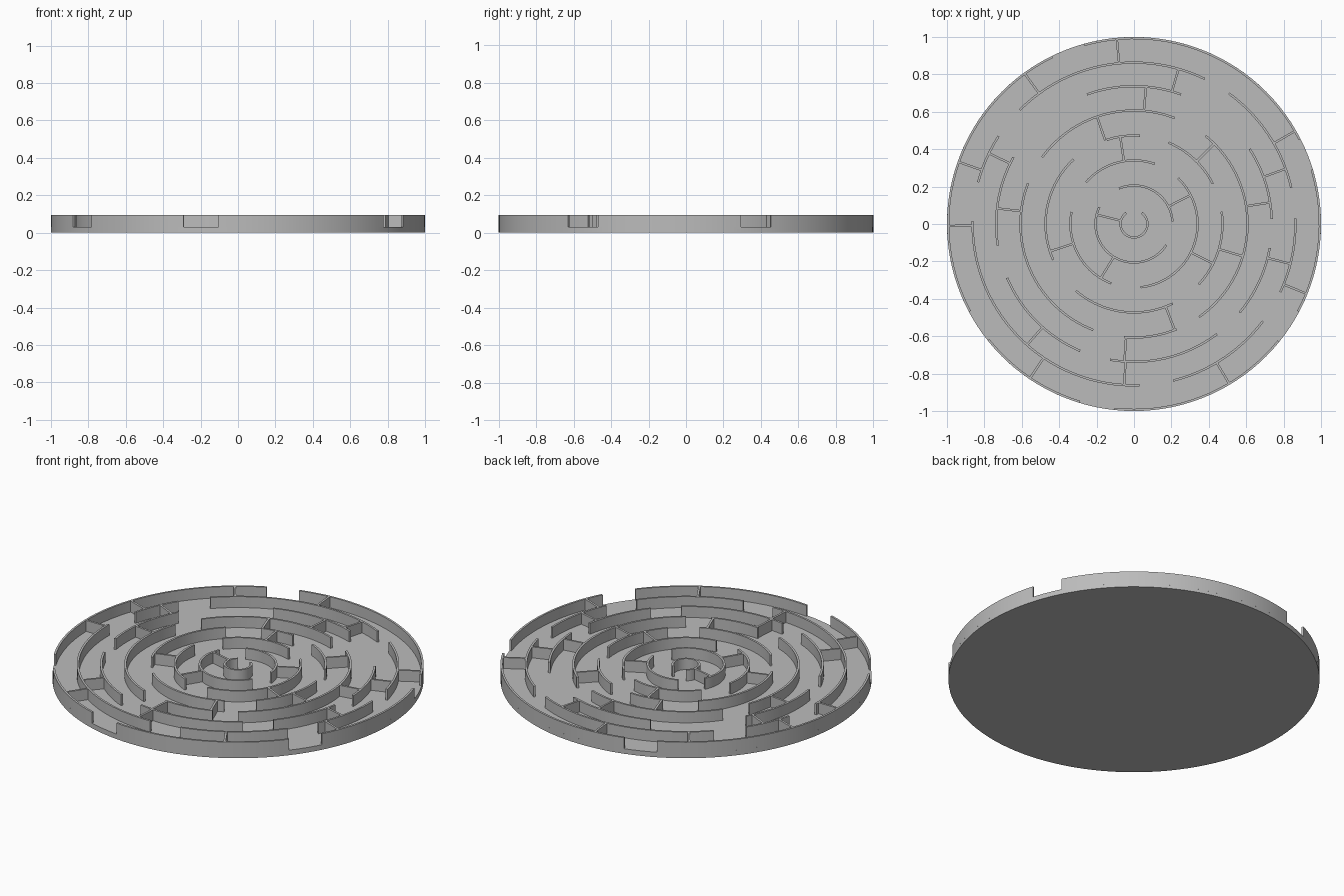
import bpy, bmesh
from math import cos, sin, radians, ceil

cube = bpy.data.objects.get("Cube")
if cube:
    bpy.data.objects.remove(cube)

FLOOR, TOP, THICK = 0.03, 0.095, 0.012

grey = bpy.data.materials.new("stone_grey")
grey.use_nodes = True
grey.diffuse_color = (0.5, 0.5, 0.5, 1)
grey.node_tree.nodes["Principled BSDF"].inputs["Base Color"].default_value = (0.5, 0.5, 0.5, 1)


def finish(bm, name):
    bmesh.ops.recalc_face_normals(bm, faces=bm.faces)
    mesh = bpy.data.meshes.new(name)
    bm.to_mesh(mesh)
    bm.free()
    mesh.materials.append(grey)
    obj = bpy.data.objects.new(name, mesh)
    bpy.context.collection.objects.link(obj)
    bpy.ops.object.select_all(action='DESELECT')
    obj.select_set(True)
    bpy.context.view_layer.objects.active = obj
    bpy.ops.object.shade_smooth_by_angle(angle=radians(30))
    return obj


def sweep(bm, sections):
    """Bridge a row of four-cornered sections into a closed wall."""
    rows = [[bm.verts.new(p) for p in s] for s in sections]
    for a, b in zip(rows, rows[1:]):
        for i in range(4):
            j = (i + 1) % 4
            bm.faces.new((a[i], a[j], b[j], b[i]))
    bm.faces.new(rows[0])
    bm.faces.new(rows[-1])


def arc_wall(bm, radius, start, end):
    n = max(3, ceil((end - start) / 3))
    sections = []
    for k in range(n + 1):
        t = radians(start + (end - start) * k / n)
        sections.append([(r * cos(t), r * sin(t), z) for r, z in (
            (radius - THICK / 2, FLOOR - 0.01), (radius + THICK / 2, FLOOR - 0.01),
            (radius + THICK / 2, TOP), (radius - THICK / 2, TOP))])
    sweep(bm, sections)


def spoke_wall(bm, inner, outer, angle):
    c, s = cos(radians(angle)), sin(radians(angle))
    h = THICK / 2
    sweep(bm, [[(r * c - w * s, r * s + w * c, z) for w, z in (
        (-h, FLOOR - 0.01), (h, FLOOR - 0.01), (h, TOP), (-h, TOP))]
        for r in (inner, outer)])


# Round floor slab
bm = bmesh.new()
bmesh.ops.create_cone(bm, cap_ends=True, segments=120, radius1=1, radius2=1, depth=FLOOR)
bmesh.ops.translate(bm, verts=bm.verts, vec=(0, 0, FLOOR / 2))
finish(bm, "floor_disc")

# Rings from the centre out: radius, then start and end angle of each arc
rings = [
    (0.072, [(125, 415)]),
    (0.206, [(4, 113), (154, 327)]),
    (0.34, [(-84, 46), (71, 139), (169, 249)]),
    (0.473, [(-43, 8), (27, 67), (86, 108), (133, 204), (229, 296)]),
    (0.607, [(-55, 51), (69, 144), (159, 249), (265, 292)]),
    (0.737, [(-40, -10), (2, 33), (70, 110), (151, 189), (203, 247), (260, 307)]),
    (0.863, [(-25, 2), (13, 54), (64, 135), (147, 165), (179, 272), (284, 323)]),
    (0.994, [(-28, 17), (27, 105.5), (116, 208), (218.5, 253), (264, 321)]),
]
for i, (radius, arcs) in enumerate(rings):
    bm = bmesh.new()
    for start, end in arcs:
        arc_wall(bm, radius, start, end)
    finish(bm, f"ring_wall_{i + 1}")

# Cross walls between each ring and the next one out
spokes = [
    [166],
    [27, 238.5],
    [99, 198, -26.5],
    [109, 45, -16.5, -69],
    [85, 173.5, 9, 266],
    [74, 154, 20, -14.3, 228.5, 266.5],
    [95.3, 126, 160.5, 180.6, 236, -59.2, -22, 30],
]
for i, angles in enumerate(spokes):
    bm = bmesh.new()
    for angle in angles:
        spoke_wall(bm, rings[i][0], rings[i + 1][0], angle)
    finish(bm, f"cross_walls_{i + 1}")
